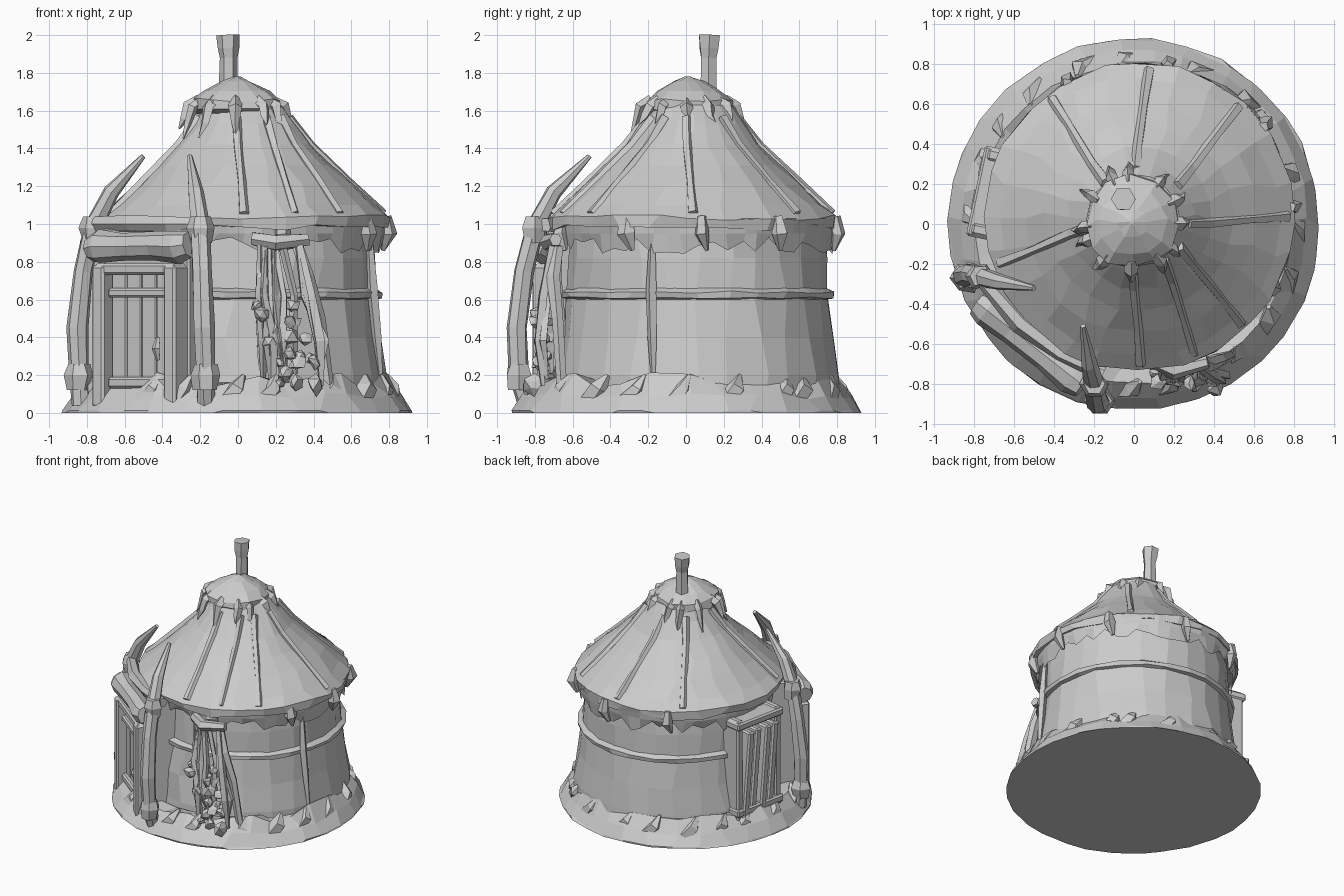
import bpy, bmesh, math, random
from mathutils import Vector, Matrix

rng = random.Random(4)
if "Cube" in bpy.data.objects:
    bpy.data.objects.remove(bpy.data.objects["Cube"], do_unlink=True)

mat = bpy.data.materials.new("plain grey")
mat.use_nodes = True
grey = (0.6, 0.6, 0.6, 1)
mat.diffuse_color = grey
mat.node_tree.nodes["Principled BSDF"].inputs["Base Color"].default_value = grey


def finish(bm, name):
    bmesh.ops.recalc_face_normals(bm, faces=bm.faces)
    mesh = bpy.data.meshes.new(name)
    bm.to_mesh(mesh)
    bm.free()
    mesh.materials.append(mat)
    bpy.context.collection.objects.link(bpy.data.objects.new(name, mesh))


def jit(a):
    return rng.uniform(-a, a)


def skin(bm, rings):
    """Bridge neighbouring rings of equal length with quads."""
    for lo, hi in zip(rings, rings[1:]):
        for i in range(len(lo)):
            j = (i + 1) % len(lo)
            bm.faces.new((lo[i], lo[j], hi[j], hi[i]))


def lathe(name, profile, segs, centre, wobble, ragged, caps=(False, False)):
    """Turn (radius, z) pairs; ragged = {ring index: height noise}."""
    bm = bmesh.new()
    rings = []
    for k, (r, z) in enumerate(profile):
        ring = []
        for i in range(segs):
            a = math.tau * (i + jit(0.2)) / segs
            rr = r + jit(wobble)
            ring.append(bm.verts.new((centre[0] + rr * math.cos(a),
                                      centre[1] + rr * math.sin(a), z + jit(ragged.get(k, 0)))))
        rings.append(ring)
    skin(bm, rings)
    for cap, ring in zip(caps, (rings[0], rings[-1])):
        if cap:
            bm.faces.new(ring)
    finish(bm, name)


def tube(name, points, radii, sides=6, wobble=0.0):
    """Faceted limb along a path, without twisting."""
    pts = [Vector(p) for p in points]
    bm = bmesh.new()
    rings = []
    for k, p in enumerate(pts):
        d = (pts[min(k + 1, len(pts) - 1)] - pts[max(k - 1, 0)]).normalized()
        q = last.rotation_difference(d) @ q if k else d.to_track_quat('Z', 'Y')
        last = d
        ring = []
        for i in range(sides):
            a = math.tau * i / sides
            r = radii[k] * (1 + jit(wobble))
            ring.append(bm.verts.new(p + q @ Vector((r * math.cos(a), r * math.sin(a), 0))))
        rings.append(ring)
    skin(bm, rings)
    bm.faces.new(rings[0])
    bm.faces.new(rings[-1])
    finish(bm, name)


def box(name, frame, x, y, z, tilt=0.0, bevel=0.012):
    """Box from ranges along a local frame (x sideways, y outward)."""
    size = Vector((x[1] - x[0], y[1] - y[0], z[1] - z[0]))
    mid = Vector((sum(x) / 2, sum(y) / 2, sum(z) / 2))
    bm = bmesh.new()
    bmesh.ops.create_cube(bm, size=1)
    bmesh.ops.scale(bm, vec=size, verts=bm.verts)
    bmesh.ops.bevel(bm, geom=bm.edges[:], offset=bevel, segments=1, affect='EDGES')
    bm.transform(frame @ Matrix.Translation(mid) @ Matrix.Rotation(tilt, 4, 'Y'))
    finish(bm, name)


def facing(angle):
    """Frame whose local y points outward at the given heading."""
    return Matrix.Rotation(math.radians(angle) - math.pi / 2, 4, 'Z')


WALL, ROOF, CAP, MOUND = (0.04, 0.06), (0.03, 0.035), (-0.01, 0.01), (0, 0)


def around(angle, r, z, c=WALL):
    a = math.radians(angle)
    return (c[0] + r * math.cos(a), c[1] + r * math.sin(a), z)


# Earth mound, wall and its rope
lathe("earth_mound", [(0.93, 0), (0.925, 0.012), (0.87, 0.09), (0.8, 0.17), (0.7, 0.16)], 30, MOUND,
      0.008, {2: 0.02, 3: 0.045}, (True, False))
lathe("wall", [(0.76, 0.05), (0.75, 0.2), (0.72, 0.4), (0.695, 0.62), (0.685, 0.82), (0.67, 1.03)],
      26, WALL, 0.009, {})
lathe("wall_rope", [(0.69, 0.60), (0.722, 0.61), (0.728, 0.64), (0.69, 0.66)], 26, WALL,
      0.004, {1: 0.006, 2: 0.008})

# Torn cloth hem under the eaves
lathe("torn_hem", [(0.715, 0.885), (0.73, 0.95), (0.74, 1.03)], 56, WALL, 0.008, {0: 0.055})

# Roof with a rolled rim
lathe("roof", [(0.68, 0.99), (0.765, 0.985), (0.775, 1.035), (0.70, 1.1), (0.58, 1.21), (0.47, 1.31),
               (0.36, 1.42), (0.27, 1.53), (0.2, 1.63)], 24, ROOF, 0.011, {1: 0.022, 2: 0.015}, (True, True))

# Draped folds on the roof
for i, ang in enumerate((-38, -8, 40, 95, 135, 190, 262, 300)):
    turn = rng.choice((-1, 1)) * 7
    tube(f"roof_fold_{i}", [around(ang + turn * t, r, z, ROOF) for t, r, z in
                            ((0, 0.24, 1.56), (0.5, 0.355, 1.415), (1, 0.56, 1.22), (1.2, 0.735, 1.05))],
         [0.03, 0.026, 0.024, 0.03], 5, 0.2)

# Smoke cap with hanging claws and a chimney
lathe("smoke_cap", [(0.17, 1.575), (0.235, 1.6), (0.232, 1.655), (0.17, 1.705), (0.08, 1.755), (0.015, 1.78)],
      12, CAP, 0.012, {1: 0.015, 2: 0.012}, (True, True))
for i in range(12):
    ang = 30 * i + jit(8)
    drop = rng.uniform(0.08, 0.16)
    tube(f"cap_claw_{i}", [around(ang, 0.19, 1.655, CAP), around(ang, 0.25, 1.62, CAP),
                           around(ang + jit(5), 0.275, 1.61 - drop * 0.5, CAP),
                           around(ang + jit(5), 0.305, 1.61 - drop, CAP)],
         [0.03, 0.032, 0.022, 0.004], 4, 0.2)
tube("chimney", [(-0.05, 0.12, 1.68), (-0.05, 0.12, 1.88), (-0.052, 0.122, 1.93), (-0.055, 0.125, 2.0)],
     [0.052, 0.046, 0.056, 0.062], 6, 0.06)

# Doorway: recess, planks, frame and lintel
door = Matrix.Translation((-0.52, -0.60, 0)) @ facing(232)
box("door_recess", door, (-0.29, 0.29), (-0.3, -0.05), (0.03, 0.98))
for i in range(4):
    x = -0.2 + 0.1 * i
    box(f"door_plank_{i}", door, (x, x + 0.097), (-0.08, -0.01), (0.05, 0.74), 0, 0.006)
for side, s in (("left", -1), ("right", 1)):
    box(f"{side}_door_jamb", door, sorted((s * 0.2, s * 0.28)), (-0.1, 0.06), (0.03, 0.78))
for part, z in (("sill", (0.03, 0.08)), ("head", (0.73, 0.79))):
    box(f"door_{part}", door, (-0.27, 0.27), (-0.1, 0.05), z)
for part, z in (("lower", (0.13, 0.19)), ("upper", (0.61, 0.66))):
    box(f"door_{part}_rail", door, (-0.2, 0.2), (-0.03, 0.025), z)
tube("door_handle", [door @ Vector(p) for p in ((-0.14, 0.02, 0.4), (-0.14, 0.04, 0.34), (-0.14, 0.02, 0.28))],
     [0.012, 0.022, 0.012], 5)
tube("lintel_beam", [door @ Vector((x, 0, z)) for x, z in
                     ((-0.34, 0.89), (-0.27, 0.88), (-0.1, 0.885), (0.12, 0.88), (0.27, 0.88), (0.33, 0.87))],
     [0.07, 0.088, 0.075, 0.075, 0.088, 0.065], 8, 0.06)
tube("porch_roll", [door @ Vector((x, -0.05 - x * x * 0.4, 1.0)) for x in (-0.38, -0.15, 0.1, 0.38)],
     [0.04, 0.05, 0.05, 0.04], 6, 0.2)

# Curved tusk posts beside the door, each with bindings
TUSKS = {
    "left": ((-0.17, -0.84, 0.04), (-0.17, -0.885, 0.2), (-0.18, -0.895, 0.45), (-0.19, -0.86, 0.75),
             (-0.2, -0.80, 0.98), (-0.225, -0.70, 1.17), (-0.255, -0.51, 1.36)),
    "right": ((-0.83, -0.27, 0.04), (-0.84, -0.27, 0.2), (-0.85, -0.26, 0.45), (-0.82, -0.25, 0.75),
              (-0.77, -0.26, 0.98), (-0.67, -0.29, 1.17), (-0.50, -0.32, 1.36)),
}
for side, path in TUSKS.items():
    tube(f"{side}_tusk", path, [0.05, 0.052, 0.056, 0.054, 0.052, 0.042, 0.014], 7, 0.08)
    for level, (x, y, z), r in (("lower", path[1], 0.078), ("upper", path[4], 0.07)):
        tube(f"{side}_tusk_{level}_binding", [(x, y, z - 0.08), (x, y, z), (x, y, z + 0.06)],
             [r * 0.8, r, r * 0.75], 6, 0.15)

# Hanging bundles on the front wall: bar, cloths, cords and clumps
tube("bundle_bar", [(0.08, -0.68, 0.92), (0.2, -0.73, 0.9), (0.37, -0.69, 0.92)], [0.035, 0.05, 0.035], 6, 0.2)
for i in range(14):
    t = rng.random()
    x0, x1 = 0.11 + 0.24 * t, 0.12 + 0.36 * t
    y = -0.70 - rng.uniform(0, 0.07)
    tube(f"hanging_cord_{i}", [(x0, -0.71, 0.89), ((x0 + x1) / 2 + jit(0.03), y, 0.62),
                               (x1 + jit(0.03), y - 0.02, 0.38), (x1, y, rng.uniform(0.08, 0.3))],
         [0.02, 0.024, 0.03, 0.012], 4, 0.35)
for side, x, dx in (("right", 0.13, 0.0), ("left", 0.32, 0.16)):
    tube(f"{side}_hanging_cloth", [(x, -0.68, 0.88), (x + dx * 0.3, -0.70, 0.72),
                                   (x + dx * 0.7, -0.68, 0.5), (x + dx, -0.66, 0.15)],
         [0.03, 0.045, 0.04, 0.025], 5, 0.25)
for i in range(26):
    z = rng.uniform(0.1, 0.62)
    bm = bmesh.new()
    bmesh.ops.create_icosphere(bm, subdivisions=1, radius=rng.uniform(0.025, 0.05))
    for v in bm.verts:
        v.co *= 1 + jit(0.4)
    spot = (0.32 - 0.5 * max(z - 0.3, 0) + jit(0.11), -0.745 + jit(0.06), z)
    bmesh.ops.translate(bm, vec=spot, verts=bm.verts)
    finish(bm, f"dried_clump_{i}")

# Leaning planks and rails on the right flank
flank = facing(168)
for side, x in (("front", 0.19), ("back", -0.19)):
    box(f"{side}_plank_post", flank, (x - 0.03, x + 0.03), (0.62, 0.79), (0.08, 0.93))
for i in range(4):
    x = -0.13 + 0.085 * i
    box(f"leaning_plank_{i}", flank, (x - 0.03, x + 0.03), (0.66, 0.8 + 0.015 * (i % 2)), (0.1, 0.82), -0.09)
for level, z in (("lower", 0.16), ("upper", 0.86)):
    box(f"{level}_plank_rail", flank, (-0.23, 0.23), (0.64, 0.81), (z, z + 0.06))

# Seam flap, eave knots and stones in the mound
tube("seam_flap", [around(-20, 0.70, 0.9), around(-20, 0.715, 0.65), around(-19, 0.735, 0.4),
                   around(-18, 0.755, 0.14)], [0.018, 0.03, 0.026, 0.01], 4)
for i, ang in enumerate((2, 35, 80, 120, 215, 285, 330)):
    tube(f"eave_knot_{i}", [around(ang, 0.74, 1.04), around(ang, 0.755, 0.95), around(ang + 2, 0.73, 0.86)],
         [0.03, 0.045, 0.012], 5, 0.25)
for i in range(20):
    a = 18 * i + jit(6)
    tube(f"mound_stone_{i}", [around(a - 4, 0.815, 0.06, MOUND), around(a, 0.82, 0.13, MOUND),
                              around(a + 2, 0.79, 0.2, MOUND)], [0.06, 0.05, 0.012], 5, 0.25)
